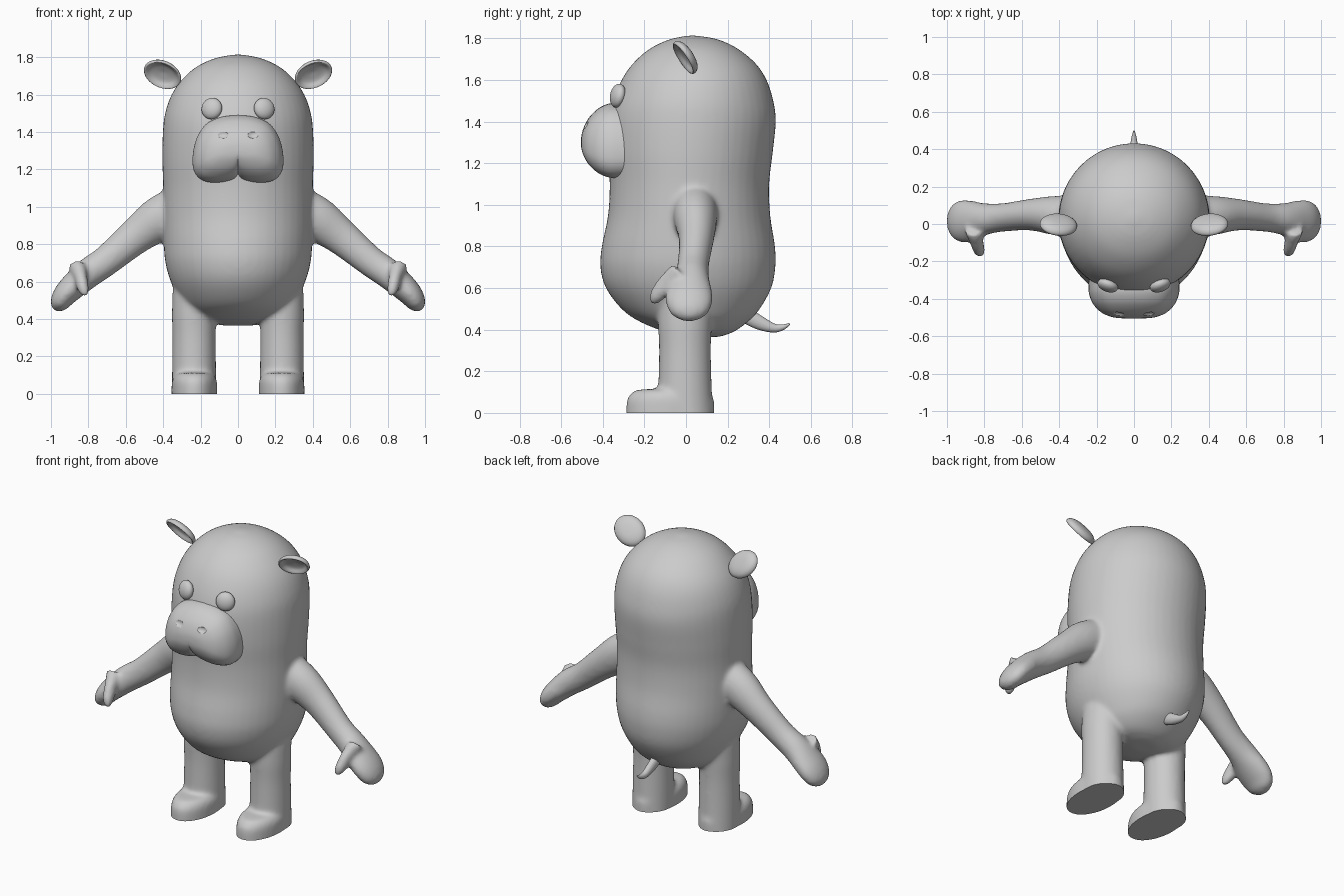
import bpy, bmesh, math
from mathutils import Vector

if "Cube" in bpy.data.objects:
    bpy.data.objects.remove(bpy.data.objects["Cube"])

X, Y = Vector((1, 0, 0)), Vector((0, 1, 0))
grey = bpy.data.materials.new("plain_grey")
grey.diffuse_color = (0.6, 0.6, 0.6, 1)
grey.use_nodes = True
grey.node_tree.nodes["Principled BSDF"].inputs["Base Color"].default_value = grey.diffuse_color


def spline(pts, steps):
    """Catmull-Rom interpolation through tuples of any length."""
    out = []
    for i in range(len(pts) - 1):
        p0, p1, p2, p3 = (pts[max(0, min(len(pts) - 1, i + k))] for k in (-1, 0, 1, 2))
        for j in range(steps):
            t = j / steps
            out.append([0.5 * (2 * b + (c - a) * t + (2 * a - 5 * b + 4 * c - d) * t * t
                               + (3 * b - a - 3 * c + d) * t ** 3)
                        for a, b, c, d in zip(p0, p1, p2, p3)])
    return out + [list(pts[-1])]


def skin(bm, rings):
    """Bridge rings of points into a closed tube."""
    rows = [[bm.verts.new(p) for p in r] for r in rings]
    n = len(rows[0])
    for a, b in zip(rows, rows[1:]):
        for i in range(n):
            bm.faces.new((a[i], a[(i + 1) % n], b[(i + 1) % n], b[i]))
    bm.faces.new(rows[0][::-1])
    bm.faces.new(rows[-1])


def loft(bm, stations, side, other=None, flip=1, n=32, steps=5):
    """Ellipse sections (x, y, z, radius along side, radius across it)."""
    st = spline(stations, steps)
    rings = []
    for i, s in enumerate(st):
        a, b = st[max(0, i - 1)], st[min(len(st) - 1, i + 1)]
        t = (Vector(b[:3]) - Vector(a[:3])).normalized()
        o = other or t.cross(side).normalized()
        ring = []
        for k in range(n):
            w = math.tau * k / n
            p = Vector(s[:3]) + side * (max(s[3], .002) * math.cos(w)) + o * (max(s[4], .002) * math.sin(w))
            ring.append((p.x * flip, p.y, p.z))
        rings.append(ring)
    skin(bm, rings)


def finish(name, bm, angle=50):
    bmesh.ops.recalc_face_normals(bm, faces=bm.faces[:])
    me = bpy.data.meshes.new(name)
    bm.to_mesh(me)
    bm.free()
    ob = bpy.data.objects.new(name, me)
    bpy.context.collection.objects.link(ob)
    me.materials.append(grey)
    select(ob)
    bpy.ops.object.shade_smooth_by_angle(angle=math.radians(angle))
    return ob


def select(ob):
    bpy.ops.object.select_all(action='DESELECT')
    ob.select_set(True)
    bpy.context.view_layer.objects.active = ob


# torso and head: height, front y, back y, half width
torso = [(.365, .03, .16, .08), (.39, -.10, .23, .19), (.44, -.225, .30, .265), (.5, -.31, .355, .31),
         (.6, -.385, .41, .36), (.7, -.412, .43, .388), (.8, -.405, .428, .397),
         (.95, -.375, .405, .40), (1.1, -.367, .40, .40), (1.25, -.375, .417, .405),
         (1.4, -.372, .432, .402), (1.5, -.352, .42, .39), (1.6, -.31, .388, .355),
         (1.68, -.255, .335, .30), (1.75, -.175, .25, .22), (1.795, -.08, .155, .12), (1.814, .01, .05, .02)]
# arm with mitten hand, thumb, leg and foot, all on the +x side
arm = [(.28, .04, 1.01, .11, .12), (.42, .045, .935, .105, .12), (.55, .05, .84, .085, .097),
       (.70, .035, .715, .076, .082), (.80, .025, .645, .086, .08), (.87, .015, .585, .11, .073),
       (.925, .015, .53, .112, .064), (.96, .015, .475, .085, .048), (.975, .015, .445, .03, .018)]
thumb = [(.86, -.03, .68, .05, .05), (.84, -.10, .615, .036, .045), (.828, -.142, .56, .032, .036),
         (.82, -.165, .525, .016, .016)]
leg = [(.235, -.005, -.05, .119, .14), (.235, -.005, .1, .118, .13), (.235, -.005, .3, .116, .125),
       (.235, -.005, .45, .118, .13), (.22, 0, .6, .12, .13), (.19, 0, .7, .08, .09)]
foot = [(.233, -.075, -.05, .123, .213), (.233, -.075, .05, .122, .212),
        (.233, -.075, .085, .115, .197), (.233, -.075, .11, .09, .16), (.233, -.075, .116, .02, .04)]

bm = bmesh.new()
loft(bm, [(0, (f + b) / 2, z, w, (b - f) / 2) for z, f, b, w in torso], X, Y, n=48)
for s in (1, -1):
    loft(bm, arm, Y, flip=s)
    loft(bm, thumb, X, flip=s, n=20)
    loft(bm, leg, X, Y, flip=s)
    loft(bm, foot, X, Y, flip=s)
bmesh.ops.triangulate(bm, faces=[f for f in bm.faces if len(f.verts) > 4])
body = finish("body", bm)

# blend the limbs into the torso, then cut flat soles
m = body.modifiers.new("blend", 'REMESH')
m.mode, m.voxel_size = 'VOXEL', .012
m = body.modifiers.new("soften", 'SMOOTH')
m.factor, m.iterations = .5, 12
select(body)
for name in ("blend", "soften"):
    bpy.ops.object.modifier_apply(modifier=name)
bm = bmesh.new()
bm.from_mesh(body.data)
cut = bmesh.ops.bisect_plane(bm, geom=bm.verts[:] + bm.edges[:] + bm.faces[:], dist=1e-5,
                             plane_co=(0, 0, 0), plane_no=(0, 0, 1), clear_inner=True)
bmesh.ops.holes_fill(bm, edges=[e for e in cut["geom_cut"] if isinstance(e, bmesh.types.BMEdge)], sides=0)
bm.to_mesh(body.data)
bm.free()
if not body.data.materials:
    body.data.materials.append(grey)
bpy.ops.object.shade_smooth_by_angle(angle=math.radians(50))

# muzzle: cleft outline shrinking towards the front
half = [(0, 1.175), (.02, 1.15), (.07, 1.134), (.14, 1.13), (.20, 1.147), (.235, 1.19), (.243, 1.25),
        (.235, 1.32), (.21, 1.39), (.16, 1.45), (.08, 1.482), (0, 1.49)]
outline = spline(half, 3)
outline += [(-x, z) for x, z in outline[-2:0:-1]]
layers = spline([(-.25, .97), (-.33, 1), (-.37, .985), (-.41, .9), (-.44, .78), (-.47, .6),
                 (-.49, .4), (-.502, .2), (-.505, .02)], 3)
bm = bmesh.new()
skin(bm, [[(x * k ** .6, y, 1.3 + (z - 1.3) * k) for x, z in outline] for y, k in layers])
muzzle = finish("muzzle", bm)


def ellipsoid(name, loc, radii, turn):
    bm = bmesh.new()
    bmesh.ops.create_uvsphere(bm, u_segments=32, v_segments=16, radius=1)
    for v in bm.verts:
        v.co = [c * r for c, r in zip(v.co, radii)]
    ob = finish(name, bm)
    ob.location, ob.rotation_euler = loc, turn
    return ob


for s, side in ((1, "left"), (-1, "right")):
    # nostril dent
    cutter = ellipsoid("nostril_cutter", (s * .08, -.492, 1.388), (.036, .02, .024), (-.5, 0, s * .2))
    m = muzzle.modifiers.new("nostril", 'BOOLEAN')
    m.operation, m.solver, m.object = 'DIFFERENCE', 'EXACT', cutter
    select(muzzle)
    bpy.ops.object.modifier_apply(modifier="nostril")
    bpy.data.objects.remove(cutter)

    # eye
    ellipsoid(side + "_eye", (s * .14, -.328, 1.525), (.057, .034, .058), (-.2, 0, s * .35))

    # cupped ear
    u = Vector((.94, 0, .34)).normalized()
    v = Vector((-.2, -.6, .77)).normalized()
    w = u.cross(v)
    cup = spline([(.03, -.03), (.5, -.027), (.85, -.015), (1, .004), (.95, .018), (.82, .012),
                  (.6, -.004), (.03, -.012)], 3)
    bm = bmesh.new()
    rings = []
    for r, h in cup:
        ring = []
        for k in range(32):
            a = math.tau * k / 32
            p = Vector((.402, 0, 1.712)) + u * (.104 * r * math.cos(a)) + v * (.086 * r * math.sin(a)) + w * h
            ring.append((p.x * s, p.y, p.z))
        rings.append(ring)
    skin(bm, rings)
    finish(side + "_ear", bm)

# curled tail
bm = bmesh.new()
loft(bm, [(0, .27, .48, .026, .04), (0, .35, .435, .024, .034), (0, .42, .408, .02, .022),
          (0, .465, .412, .013, .014), (0, .498, .428, .004, .004)], X, n=16)
finish("tail", bm)
